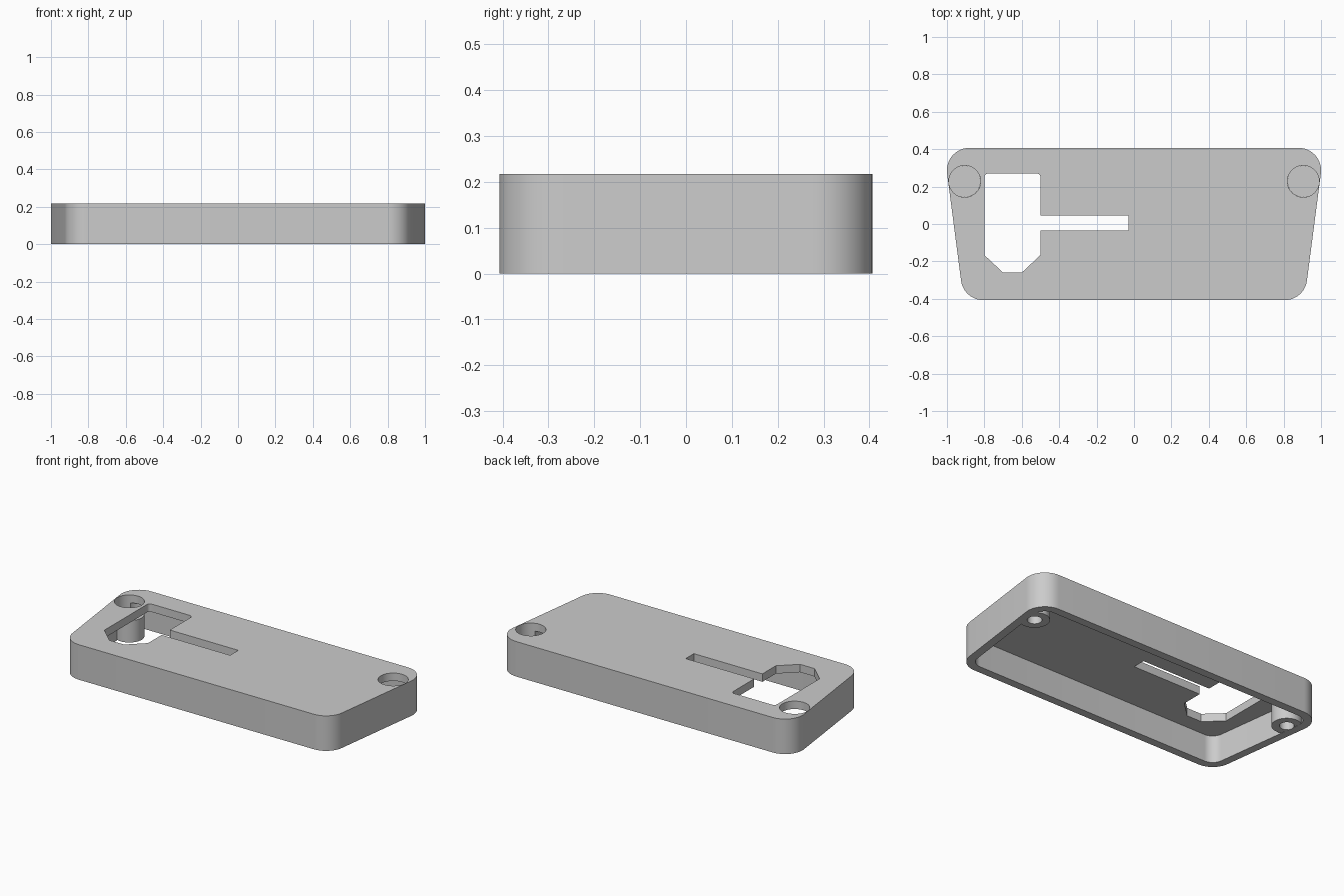
import bpy
import bmesh
from math import cos, sin, pi, tan
from mathutils import Vector

cube = bpy.data.objects.get("Cube")
if cube:
    bpy.data.objects.remove(cube, do_unlink=True)

HEIGHT = 0.217
WALL = 0.05
PLATE_UNDERSIDE = 0.168
BOSS_TOP = 0.137
SCREW_X, SCREW_Y = 0.905, 0.228

grey = bpy.data.materials.new("matte grey")
grey.use_nodes = True
grey.diffuse_color = (0.6, 0.6, 0.6, 1)
grey.node_tree.nodes["Principled BSDF"].inputs["Base Color"].default_value = (0.6, 0.6, 0.6, 1)


def round_corners(points, radii, steps=12):
    """Replace each corner of an anticlockwise polygon by an arc."""
    result = []
    for i, (p, r) in enumerate(zip(points, radii)):
        p = Vector(p)
        if r == 0:
            result.append(p)
            continue
        a = (Vector(points[i - 1]) - p).normalized()
        b = (Vector(points[(i + 1) % len(points)]) - p).normalized()
        half = a.angle(b) / 2
        centre = p + (a + b).normalized() * r / sin(half)
        start = p + a * r / tan(half) - centre
        turn = pi - 2 * half
        for k in range(steps + 1):
            t = turn * k / steps
            result.append(centre + Vector((start.x * cos(t) - start.y * sin(t),
                                           start.x * sin(t) + start.y * cos(t))))
    return result


def inset(points, d):
    """Shift every side of a convex anticlockwise polygon inward."""
    result = []
    for i, p in enumerate(points):
        p = Vector(p)
        a = (Vector(points[i - 1]) - p).normalized()
        b = (Vector(points[(i + 1) % len(points)]) - p).normalized()
        result.append(p + (a + b).normalized() * d / sin(a.angle(b) / 2))
    return result


def prism(name, outline, z0, z1):
    bm = bmesh.new()
    base = bm.faces.new([bm.verts.new((p[0], p[1], z0)) for p in outline])
    top = bmesh.ops.extrude_face_region(bm, geom=[base])["geom"]
    verts = [v for v in top if isinstance(v, bmesh.types.BMVert)]
    bmesh.ops.translate(bm, verts=verts, vec=(0, 0, z1 - z0))
    bmesh.ops.recalc_face_normals(bm, faces=bm.faces)
    mesh = bpy.data.meshes.new(name)
    bm.to_mesh(mesh)
    bm.free()
    mesh.materials.append(grey)
    obj = bpy.data.objects.new(name, mesh)
    bpy.context.scene.collection.objects.link(obj)
    return obj


def circle(x, y, r, n=48):
    return [(x + r * cos(2 * pi * k / n), y + r * sin(2 * pi * k / n)) for k in range(n)]


def combine(target, tool, operation):
    """Apply a boolean and remove the tool."""
    tool.hide_render = True
    mod = target.modifiers.new("boolean", "BOOLEAN")
    mod.operation = operation
    mod.solver = "EXACT"
    mod.object = tool
    bpy.context.view_layer.update()
    graph = bpy.context.evaluated_depsgraph_get()
    mesh = bpy.data.meshes.new_from_object(target.evaluated_get(graph))
    target.modifiers.clear()
    target.data = mesh
    bpy.data.objects.remove(tool, do_unlink=True)


# Tapered shell, open underneath
corners = [(-0.911, -0.407), (0.911, -0.407), (1.017, 0.407), (-1.017, 0.407)]
shell = prism("case_shell", round_corners(corners, [0.12] * 4), 0, HEIGHT)
cavity = round_corners(inset(corners, WALL), [0.12 - WALL] * 4)
combine(shell, prism("cavity", cavity, -0.1, PLATE_UNDERSIDE), "DIFFERENCE")

# Window with chamfered front corners and a long slot
window = [(-0.8, -0.166), (-0.7, -0.26), (-0.6, -0.26), (-0.5, -0.166),
          (-0.5, -0.034), (-0.03, -0.034), (-0.03, 0.046), (-0.5, 0.046),
          (-0.5, 0.27), (-0.8, 0.27)]
window = round_corners(window, [0] * 8 + [0.02] * 2, 6)
combine(shell, prism("window_cut", window, 0.1, 0.3), "DIFFERENCE")

# Screw recesses above short posts with blind pilot holes
for x in (-SCREW_X, SCREW_X):
    recess = prism("recess", circle(x, SCREW_Y, 0.085), BOSS_TOP, 0.3)
    combine(shell, recess, "DIFFERENCE")
    post = prism("post", circle(x, SCREW_Y, 0.0845), 0.001, BOSS_TOP)
    combine(shell, post, "UNION")
    pilot = prism("pilot", circle(x, SCREW_Y, 0.041, 32), -0.1, 0.115)
    combine(shell, pilot, "DIFFERENCE")

# Smooth rounded walls, crisp edges
bpy.ops.object.select_all(action="DESELECT")
shell.select_set(True)
bpy.context.view_layer.objects.active = shell
bpy.ops.object.shade_smooth_by_angle(angle=pi / 6)
